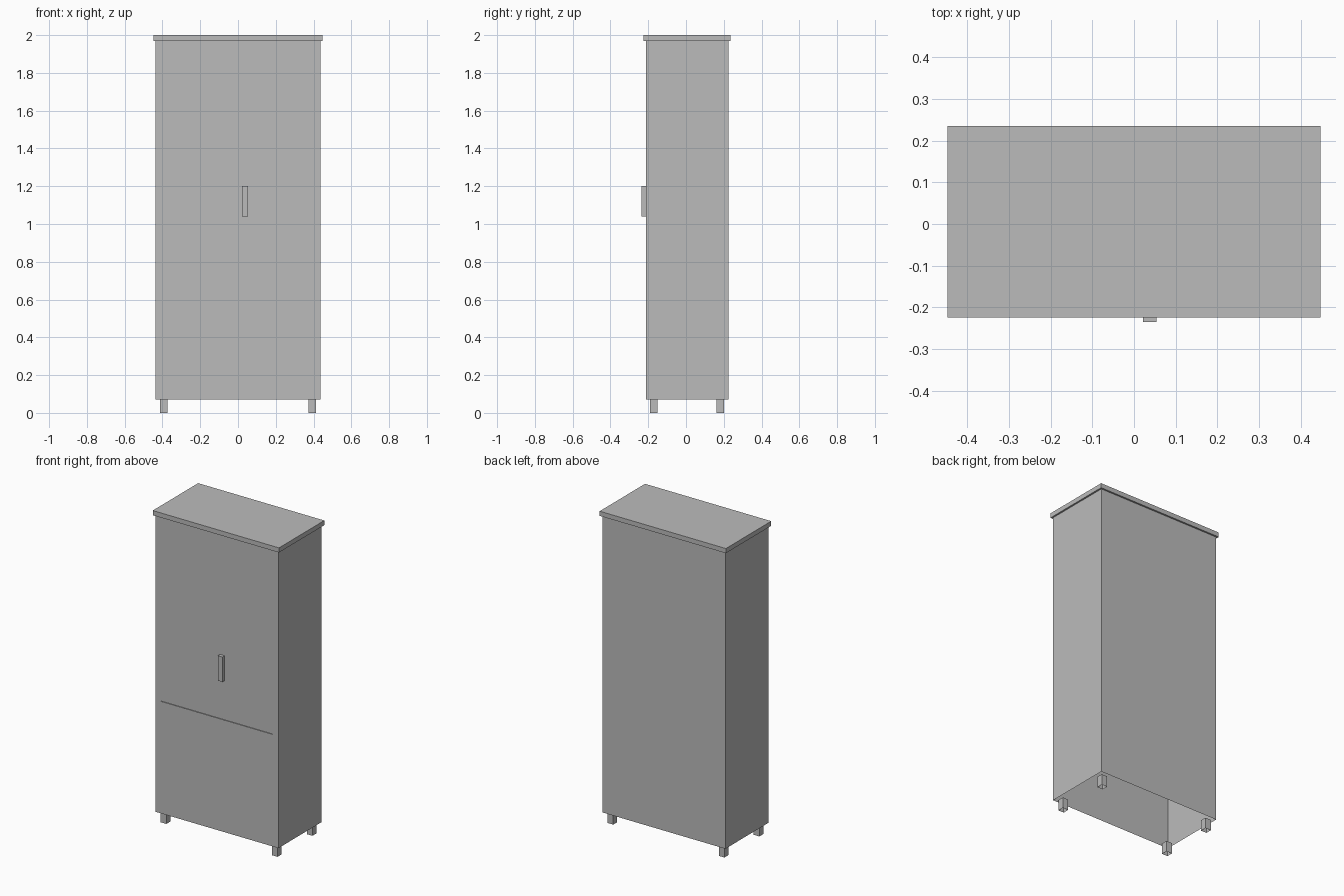
import bpy
import bmesh

cube = bpy.data.objects.get("Cube")
if cube:
    bpy.data.objects.remove(cube, do_unlink=True)

# Single plain grey finish
grey = bpy.data.materials.new("plain grey")
grey.use_nodes = True
colour = (0.5, 0.5, 0.5, 1)
grey.diffuse_color = colour
grey.node_tree.nodes["Principled BSDF"].inputs["Base Color"].default_value = colour


def finish(name, bm):
    mesh = bpy.data.meshes.new(name)
    bm.to_mesh(mesh)
    bm.free()
    mesh.materials.append(grey)
    obj = bpy.data.objects.new(name, mesh)
    bpy.context.collection.objects.link(obj)
    return obj


def box(name, x, y, z, open_bottom=False):
    """Box between (low, high) limits on each axis."""
    bm = bmesh.new()
    bmesh.ops.create_cube(bm, size=1)
    for v in bm.verts:
        v.co = [lim[0] if c < 0 else lim[1] for c, lim in zip(v.co, (x, y, z))]
    if open_bottom:
        bm.normal_update()
        under = [f for f in bm.faces if f.normal.z < -0.5]
        bmesh.ops.delete(bm, geom=under, context='FACES')
    return finish(name, bm)


HALF_W = 0.436
FRONT, BACK = -0.213, 0.224
BASE, TOP = 0.07, 1.97
LIP = 0.011
INSET, LEG = 0.022, 0.04

# Cabinet shell, open underneath, and its overhanging top
box("cabinet_body", (-HALF_W, HALF_W), (FRONT, BACK), (BASE, TOP), True)
box("top_board", (-HALF_W - LIP, HALF_W + LIP), (FRONT - LIP, BACK + LIP), (TOP, 2))

# Door handle
box("door_handle", (0.022, 0.054), (FRONT - 0.022, FRONT), (1.04, 1.2))

# Paper-thin ledge dividing the door from the drawer
bm = bmesh.new()
bmesh.ops.create_grid(bm, x_segments=1, y_segments=1, size=0.5)
for v in bm.verts:
    v.co = (v.co.x * 0.79, FRONT + 0.005 * (1 if v.co.y > 0 else -1), 0.79)
finish("drawer_divider", bm)

# Four hollow legs
for side, sx in (("right", -1), ("left", 1)):
    outer = sx * (HALF_W - INSET)
    x = sorted((outer, outer - sx * LEG))
    for end, y0 in (("front", FRONT + INSET), ("back", BACK - INSET - LEG)):
        box(f"{end}_{side}_leg", x, (y0, y0 + LEG), (0, BASE), True)
